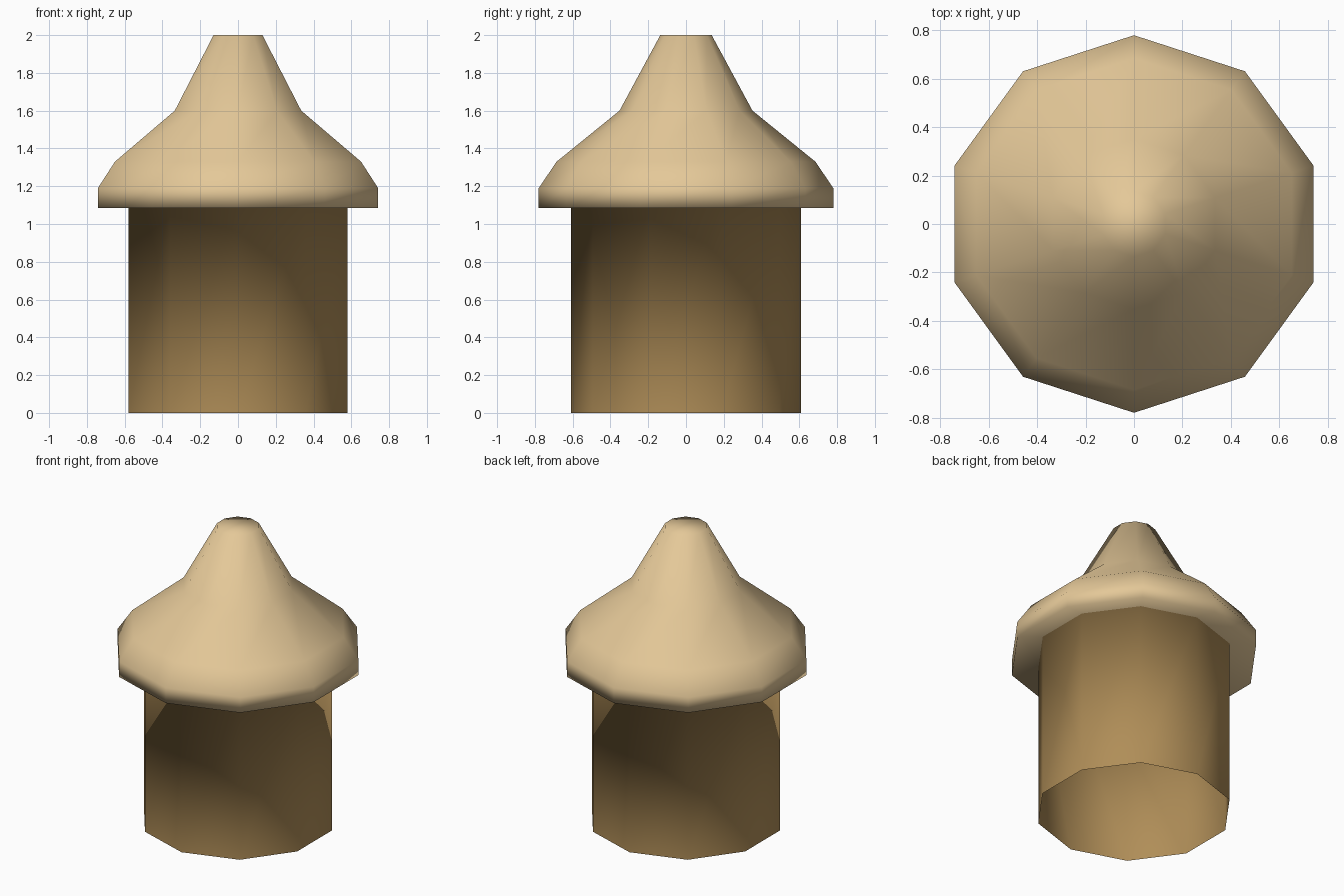
import bpy, bmesh, math

if "Cube" in bpy.data.objects:
    bpy.data.objects.remove(bpy.data.objects["Cube"])

SIDES = 10


def material(name, srgb):
    lin = [((c / 255 + 0.055) / 1.055) ** 2.4 for c in srgb]
    m = bpy.data.materials.new(name)
    m.diffuse_color = (*lin, 1)
    m.use_nodes = True
    m.node_tree.nodes["Principled BSDF"].inputs["Base Color"].default_value = m.diffuse_color
    return m


def lathe(name, profile, mats, body_rings=0, cap=False):
    """Ten-sided skin around z; the first body_rings bands use the first material."""
    bm = bmesh.new()
    rings = []
    for r, z in profile:
        rings.append([bm.verts.new((r * math.cos(a), r * math.sin(a), z))
                      for a in (math.pi / 2 + i * math.tau / SIDES for i in range(SIDES))])
    for band, (lo, hi) in enumerate(zip(rings, rings[1:])):
        for i in range(SIDES):
            j = (i + 1) % SIDES
            f = bm.faces.new((lo[i], lo[j], hi[j], hi[i]))
            f.material_index = 0 if band < body_rings else 1
    if cap:
        bm.faces.new(rings[-1]).material_index = 1
    for f in bm.faces:
        f.smooth = True
    me = bpy.data.meshes.new(name)
    bm.to_mesh(me)
    bm.free()
    for m in mats:
        me.materials.append(m)
    ob = bpy.data.objects.new(name, me)
    bpy.context.collection.objects.link(ob)
    return ob


wall = material("brown_wall", (176, 142, 88))
tan = material("tan_roof", (228, 200, 152))

# Open-bottomed wall that flows into the brim and the flared, flat-topped roof
lathe("hut_wall_and_roof",
      [(0.61, 0), (0.61, 1.12),                  # wall
       (0.78, 1.085), (0.78, 1.19),              # brim
       (0.685, 1.33), (0.352, 1.6), (0.136, 2)], # roof
      [wall, tan], body_rings=1, cap=True)
